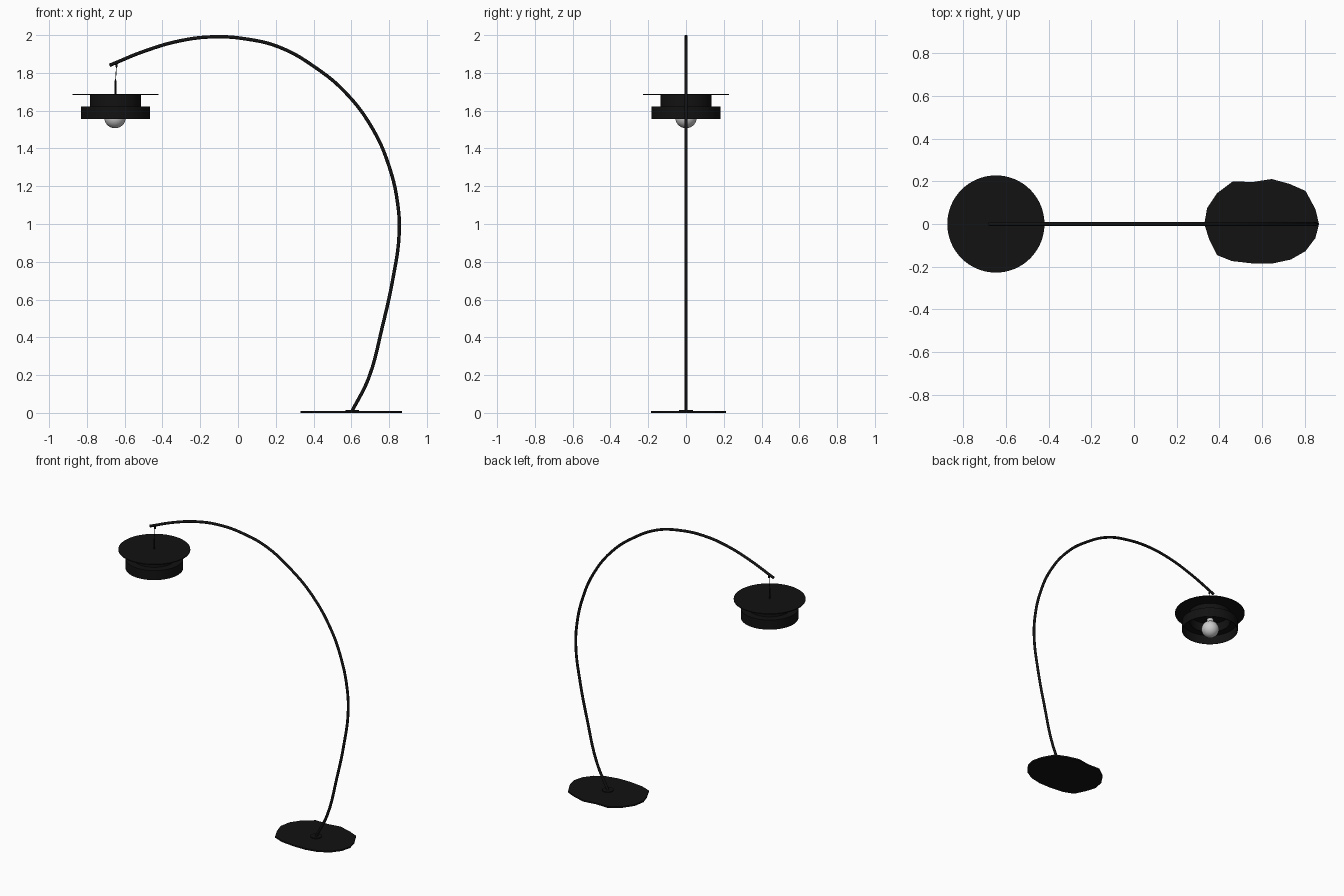
import bpy, bmesh, math
from mathutils import Vector

if "Cube" in bpy.data.objects:
    bpy.data.objects.remove(bpy.data.objects["Cube"])

black = bpy.data.materials.new("black_metal")
black.diffuse_color = (0.006, 0.006, 0.006, 1)
black.use_nodes = True
black.node_tree.nodes["Principled BSDF"].inputs["Base Color"].default_value = black.diffuse_color
LAMP_X = -0.648


def finish(name, bm, mat=black, smooth=True):
    bmesh.ops.recalc_face_normals(bm, faces=bm.faces)
    me = bpy.data.meshes.new(name)
    bm.to_mesh(me)
    bm.free()
    ob = bpy.data.objects.new(name, me)
    bpy.context.collection.objects.link(ob)
    if mat:
        me.materials.append(mat)
    if smooth:
        bpy.ops.object.select_all(action='DESELECT')
        ob.select_set(True)
        bpy.context.view_layer.objects.active = ob
        bpy.ops.object.shade_smooth_by_angle(angle=math.radians(35))
    return ob


def lathe(name, profile, x, segs=64, mat=black, closed=False):
    """Spin an (r, z) profile around a vertical axis at x."""
    bm = bmesh.new()
    vs = [bm.verts.new((r, 0, z)) for r, z in profile]
    pairs = list(zip(vs, vs[1:])) + ([(vs[-1], vs[0])] if closed else [])
    es = [bm.edges.new(p) for p in pairs]
    bmesh.ops.spin(bm, geom=vs + es, cent=(0, 0, 0), axis=(0, 0, 1),
                   angle=2 * math.pi, steps=segs)
    bmesh.ops.remove_doubles(bm, verts=bm.verts, dist=1e-5)
    bmesh.ops.translate(bm, verts=bm.verts, vec=(x, 0, 0))
    return finish(name, bm, mat)


def tube(name, pts, radius, res=5, sides=4):
    """Round bar following (x, z) points in the y = 0 plane."""
    cu = bpy.data.curves.new(name, 'CURVE')
    cu.dimensions = '3D'
    cu.bevel_depth, cu.bevel_resolution = radius, sides
    cu.resolution_u, cu.use_fill_caps = res, True
    sp = cu.splines.new('BEZIER')
    sp.bezier_points.add(len(pts) - 1)
    for p, (x, z) in zip(sp.bezier_points, pts):
        p.co = (x, 0, z)
        p.handle_left_type = p.handle_right_type = 'AUTO'
    cu.materials.append(black)
    ob = bpy.data.objects.new(name, cu)
    bpy.context.collection.objects.link(ob)
    return ob


# Irregular stone-like base plate
outline = [(.33, 0), (.343, .075), (.39, .145), (.464, .2), (.557, .197),
           (.646, .211), (.73, .188), (.805, .155), (.851, .07), (.868, 0),
           (.851, -.066), (.805, -.127), (.735, -.167), (.65, -.185),
           (.557, -.185), (.46, -.174), (.39, -.146), (.352, -.07)]
bm = bmesh.new()
face = bm.faces.new([bm.verts.new((x, y, 0)) for x, y in outline])
ext = bmesh.ops.extrude_face_region(bm, geom=[face])
bmesh.ops.translate(bm, vec=(0, 0, 0.01),
                    verts=[v for v in ext['geom'] if isinstance(v, bmesh.types.BMVert)])
finish("base_plate", bm, smooth=False)

# Round mounting flange under the arm
lathe("arm_flange", [(0, .008), (.036, .008), (.036, .016), (0, .016)], 0.605, 32)

# Long arched arm
tube("arched_arm", [(.605, .012), (.69, .18), (.765, .46), (.82, .71), (.853, .945),
                    (.845, 1.11), (.80, 1.305), (.715, 1.5), (.57, 1.695),
                    (.405, 1.832), (.22, 1.936), (.04, 1.98), (-.13, 1.991),
                    (-.306, 1.97), (-.49, 1.917), (-.68, 1.84)], 0.009)

# Hook, thin cord and rod holding the shade
tube("cord_hook", [(-.643, 1.862), (-.643, 1.832)], 0.006)
tube("cord", [(-.643, 1.84), (-.649, 1.75)], 0.002)
tube("shade_rod", [(LAMP_X, 1.76), (LAMP_X, 1.682)], 0.005)

# Shade: wide disc over two stepped, open drums
lathe("shade_disc", [(0, 1.682), (.228, 1.682), (.228, 1.688), (0, 1.688)], LAMP_X)
lathe("shade_drums", [(.135, 1.684), (.135, 1.622), (.183, 1.622), (.183, 1.555),
                      (.179, 1.555), (.179, 1.618), (.131, 1.618), (.131, 1.684)],
      LAMP_X, closed=True)

# Lamp socket and round bulb
lathe("bulb_socket", [(0, 1.683), (.024, 1.683), (.024, 1.638), (0, 1.638)], LAMP_X, 32)
R, ZC = 0.057, 1.564
arc = [(R * math.sin(a), ZC - R * math.cos(a))
       for a in (math.radians(155) * i / 14 for i in range(15))]
lathe("bulb", arc + [(.021, 1.625), (.021, 1.642), (0, 1.642)], LAMP_X - .003, 32, mat=None)
